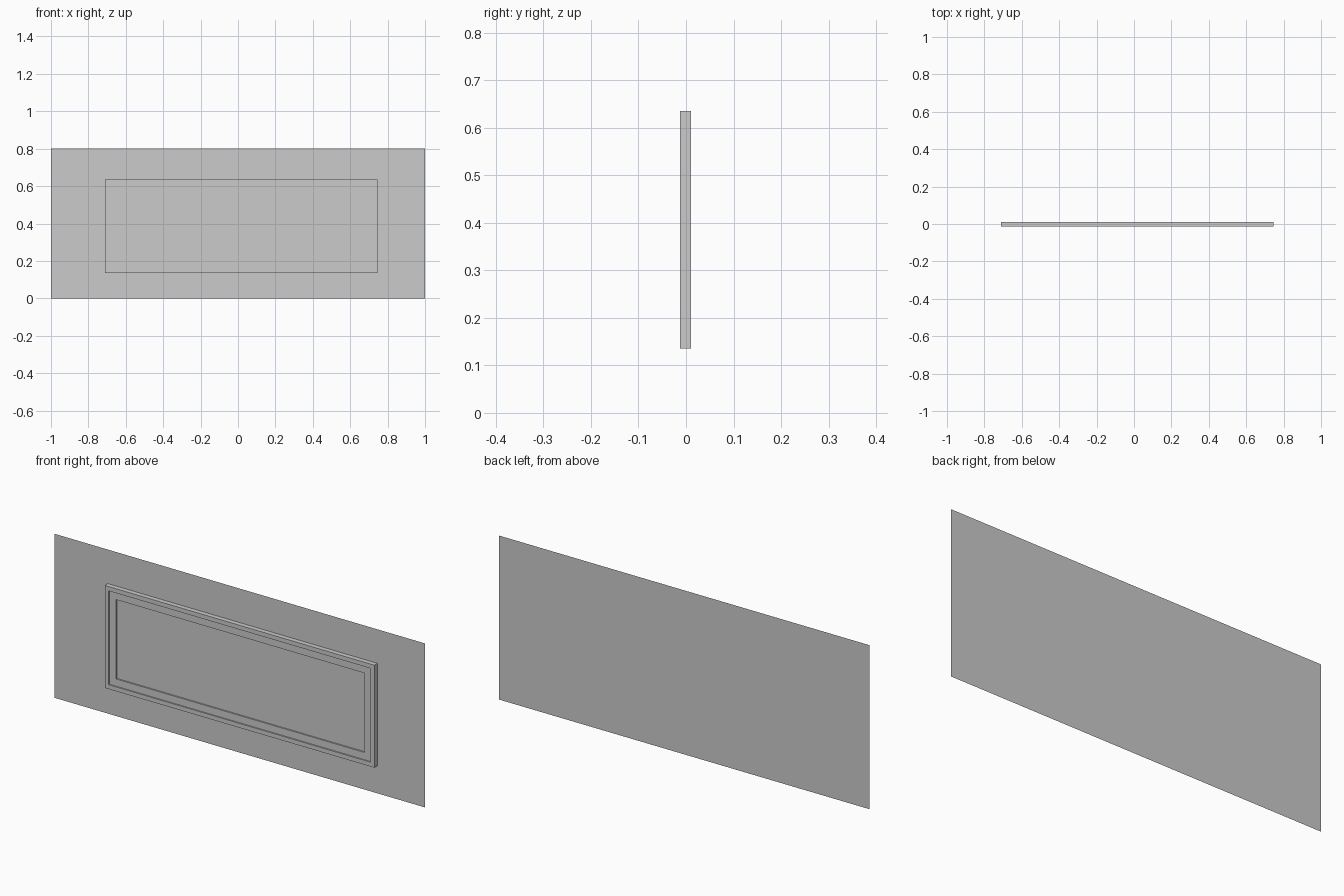
import bpy, bmesh
from mathutils import Vector, Matrix

if "Cube" in bpy.data.objects:
    bpy.data.objects.remove(bpy.data.objects["Cube"])

def finish(bm, name):
    bmesh.ops.recalc_face_normals(bm, faces=bm.faces)
    me = bpy.data.meshes.new(name)
    bm.to_mesh(me)
    bm.free()
    ob = bpy.data.objects.new(name, me)
    bpy.context.collection.objects.link(ob)
    return ob

def sunken_step(bm, face, border, depth):
    """Leave a border around the face, then push the middle back with square walls."""
    bmesh.ops.inset_region(bm, faces=[face], thickness=border)
    walls = bmesh.ops.extrude_discrete_faces(bm, faces=[face])
    face = walls["faces"][0]
    bmesh.ops.translate(bm, verts=face.verts, vec=(0, depth, 0))
    return face

# wall: a single flat sheet behind the frame, facing -y
WALL_Y = 0.012
bm = bmesh.new()
bm.faces.new([bm.verts.new((x, WALL_Y, z))
              for x, z in ((-1, 0), (1, 0), (1, 0.8), (-1, 0.8))])
wall = finish(bm, "wall")
if wall.data.polygons[0].normal.y > 0:
    wall.data.flip_normals()

# picture frame: box with outer lip, mat border and sunken picture
X0, X1, Z0, Z1 = -0.71, 0.745, 0.135, 0.635
FRONT, BACK = -0.013, 0.0105
bm = bmesh.new()
size = Vector((X1 - X0, BACK - FRONT, Z1 - Z0))
centre = Vector(((X0 + X1) / 2, (FRONT + BACK) / 2, (Z0 + Z1) / 2))
bmesh.ops.create_cube(bm, size=1, matrix=Matrix.Translation(centre) @ Matrix.Diagonal(size).to_4x4())
bm.normal_update()
front = min(bm.faces, key=lambda f: f.calc_center_median().y)
mat = sunken_step(bm, front, 0.03, 0.006)
picture = sunken_step(bm, mat, 0.05, 0.007)
finish(bm, "picture_frame")
